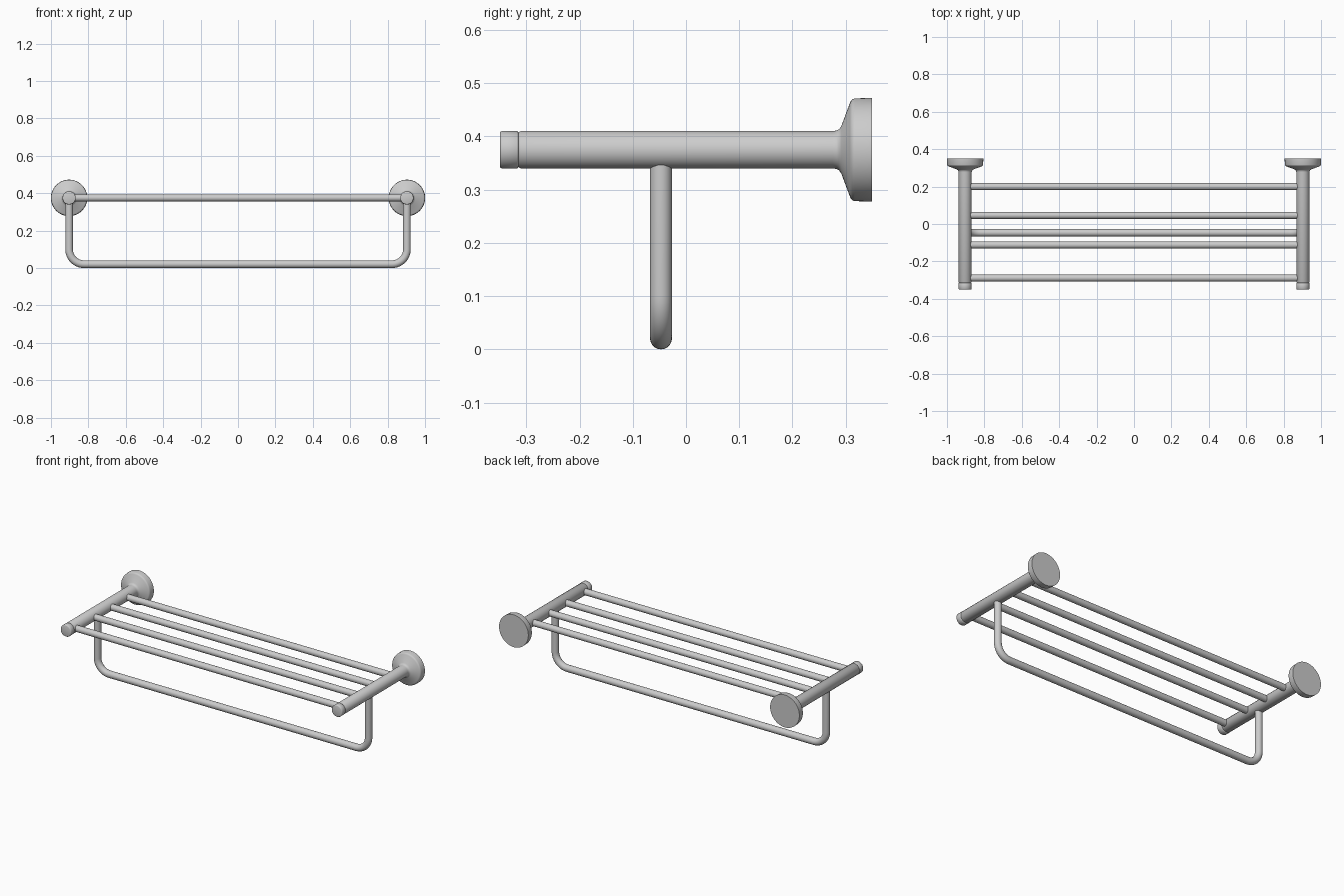
import bpy, bmesh, math
from mathutils import Vector, Matrix

if "Cube" in bpy.data.objects:
    bpy.data.objects.remove(bpy.data.objects["Cube"])

ARM_X, ARM_Z = 0.903, 0.375
BAR_Y, BAR_R = -0.047, 0.0205


def finish(name, bm):
    bmesh.ops.recalc_face_normals(bm, faces=bm.faces)
    me = bpy.data.meshes.new(name)
    bm.to_mesh(me)
    bm.free()
    ob = bpy.data.objects.new(name, me)
    bpy.context.collection.objects.link(ob)
    bpy.ops.object.select_all(action='DESELECT')
    ob.select_set(True)
    bpy.context.view_layer.objects.active = ob
    bpy.ops.object.shade_smooth_by_angle(angle=math.radians(35))
    return ob


def skin(bm, rings):
    """Join successive vertex rings and cap both ends."""
    for a, b in zip(rings, rings[1:]):
        n = len(a)
        for i in range(n):
            j = (i + 1) % n
            bm.faces.new((a[i], a[j], b[j], b[i]))
    bm.faces.new(rings[0])
    bm.faces.new(rings[-1])


def lathe_y(name, profile, x, z, n=64):
    """Revolve (y, radius) points about an axis parallel to y."""
    bm = bmesh.new()
    rings = [[bm.verts.new((x + r * math.cos(2 * math.pi * i / n), y,
                            z + r * math.sin(2 * math.pi * i / n)))
              for i in range(n)] for y, r in profile]
    skin(bm, rings)
    return finish(name, bm)


def tube_xz(name, path, y, r, n=32):
    """Sweep a circle along (x, z) points lying in a plane of constant y."""
    bm = bmesh.new()
    pts = [Vector((x, y, z)) for x, z in path]
    side, rings = Vector((0, 1, 0)), []
    for k, p in enumerate(pts):
        t = (pts[min(k + 1, len(pts) - 1)] - pts[max(k - 1, 0)]).normalized()
        up = t.cross(side)
        rings.append([bm.verts.new(p + r * (side * math.cos(a) + up * math.sin(a)))
                      for a in (2 * math.pi * i / n for i in range(n))])
    skin(bm, rings)
    return finish(name, bm)


# Profiles along y: arm flaring into wall flange, and front end cap
arm_profile = [(-0.316, 0.030), (-0.314, 0.033), (-0.311, 0.035),
               (0.276, 0.035), (0.283, 0.0362), (0.288, 0.039), (0.292, 0.045),
               (0.308, 0.088), (0.310, 0.092), (0.313, 0.095), (0.317, 0.0965),
               (0.350, 0.0975)]
cap_profile = [(-0.350, 0.031), (-0.349, 0.0335), (-0.346, 0.0355),
               (-0.318, 0.0355), (-0.316, 0.0345), (-0.3145, 0.032)]

for label, s in (("left", -1), ("right", 1)):
    lathe_y(label + "_arm_and_flange", arm_profile, s * ARM_X, ARM_Z)
    lathe_y(label + "_end_cap", cap_profile, s * ARM_X, ARM_Z)

# Shelf rails between the arms
for i, y in enumerate((0.2, 0.046, -0.112, -0.289)):
    tube_xz(f"shelf_rail_{i + 1}", [(-ARM_X, ARM_Z), (ARM_X, ARM_Z)], y, 0.019)

# Hanging towel bar with rounded corners
bend = 0.08
cx, cz = ARM_X - bend, BAR_R + bend
corner = [(cx + bend * math.cos(a), cz - bend * math.sin(a))
          for a in (math.pi / 2 * i / 12 for i in range(13))]
half = [(ARM_X, ARM_Z - 0.02)] + corner
tube_xz("towel_bar", half + [(-x, z) for x, z in reversed(half)], BAR_Y, BAR_R)
